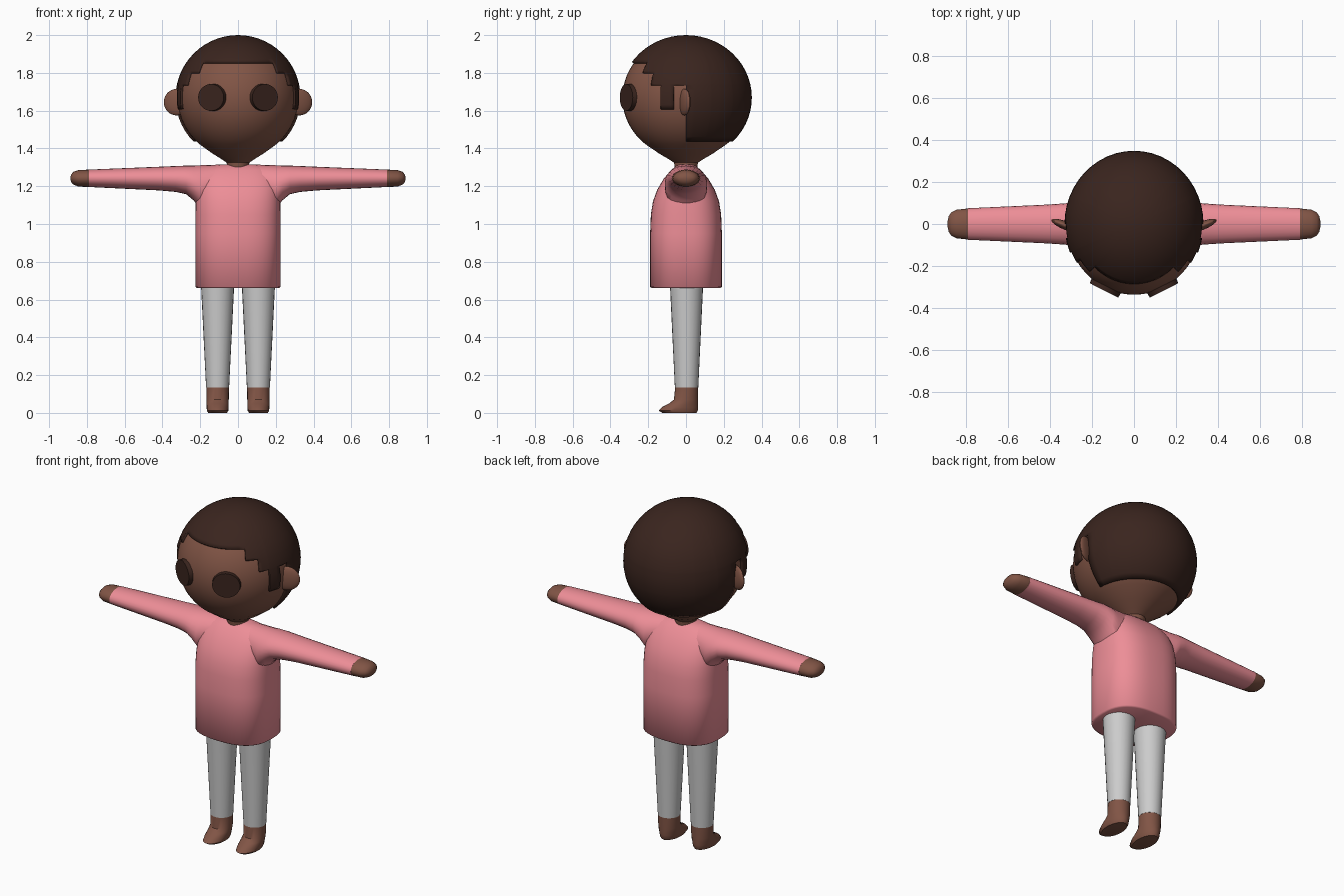
import bpy, bmesh
from math import sin, cos, pi, radians, degrees, atan2
from mathutils import Matrix, Vector

if "Cube" in bpy.data.objects:
    bpy.data.objects.remove(bpy.data.objects["Cube"])


def material(name, rgb):
    m = bpy.data.materials.new(name)
    m.diffuse_color = (*rgb, 1)
    m.use_nodes = True
    m.node_tree.nodes["Principled BSDF"].inputs["Base Color"].default_value = m.diffuse_color
    return m


SKIN = material("skin", (0.22, 0.09, 0.06))
HAIR = material("dark_brown", (0.042, 0.018, 0.013))
PINK = material("pink", (0.85, 0.27, 0.31))


def finish(name, bm, mat=None, angle=40):
    bmesh.ops.recalc_face_normals(bm, faces=bm.faces)
    me = bpy.data.meshes.new(name)
    bm.to_mesh(me)
    bm.free()
    ob = bpy.data.objects.new(name, me)
    bpy.context.collection.objects.link(ob)
    if mat:
        me.materials.append(mat)
    bpy.ops.object.select_all(action='DESELECT')
    ob.select_set(True)
    bpy.context.view_layer.objects.active = ob
    bpy.ops.object.shade_smooth_by_angle(angle=radians(angle))
    return ob


def loft(name, rings, mat=None, axis='z', n=32, power=2.0, angle=40):
    """Rings are (position along axis, centre a, centre b, half a, half b)."""
    bm = bmesh.new()
    loops = []
    for t, ca, cb, ha, hb in rings:
        loop = []
        for i in range(n):
            c, s = cos(2 * pi * i / n), sin(2 * pi * i / n)
            a = ca + ha * abs(c) ** (2 / power) * (1 if c > 0 else -1)
            b = cb + hb * abs(s) ** (2 / power) * (1 if s > 0 else -1)
            loop.append(bm.verts.new((a, b, t) if axis == 'z' else (t, a, b)))
        loops.append(loop)
    for lo, hi in zip(loops, loops[1:]):
        for i in range(n):
            j = (i + 1) % n
            bm.faces.new((lo[i], lo[j], hi[j], hi[i]))
    bm.faces.new(loops[0])
    bm.faces.new(loops[-1])
    return finish(name, bm, mat, angle)


# Head: ball that tapers into the neck
CZ, R, DEEP = 1.669, 0.331, 1.053
profile = [(1.28, 0.055), (1.325, 0.06), (1.345, 0.09), (1.375, 0.138)]
profile += [(CZ + 0.32 * sin(radians(a)), 0.32 * cos(radians(a))) for a in range(-50, 90, 6)]
loft("head", [(z, 0, 0, r, r * DEEP) for z, r in profile], SKIN, n=48)

# Hair: shell cut in steps around the face, (azimuth above, lowest z)
STEPS = [(46, 1.857), (33, 1.80), (23, 1.735), (11, 1.607), (0, 1.735), (-90, 1.437)]


def hairline(p):
    az = degrees(atan2(-p.y, abs(p.x)))
    return next((z for a, z in STEPS if az > a), 1.437)


bm = bmesh.new()
bmesh.ops.create_uvsphere(bm, u_segments=48, v_segments=28, radius=R)
cuts = [((0, 0, z - CZ), (0, 0, 1)) for z in sorted({s[1] for s in STEPS})]
for a, _ in STEPS[:-1]:
    cuts += [((0, 0, 0), (sin(radians(a)), k * cos(radians(a)), 0)) for k in (1, -1)]
for co, no in cuts:
    bmesh.ops.bisect_plane(bm, geom=bm.verts[:] + bm.edges[:] + bm.faces[:],
                           plane_co=co, plane_no=no, dist=1e-5)
low = []
for f in bm.faces:
    c = f.calc_center_median()
    if c.z + CZ < hairline(c):
        low.append(f)
bmesh.ops.delete(bm, geom=low, context='FACES')
bmesh.ops.transform(bm, verts=bm.verts,
                    matrix=Matrix.Translation((0, 0, CZ)) @ Matrix.Diagonal((1, DEEP, 1, 1)))
hair = finish("hair", bm, HAIR)
shell = hair.modifiers.new("thickness", 'SOLIDIFY')
shell.thickness, shell.offset = 0.018, -1

# Sweater body
loft("sweater_body", [(z, 0, 0, hx, hy) for z, hx, hy in [
    (0.66, 0.215, 0.18), (0.667, 0.225, 0.19), (0.95, 0.225, 0.19), (1.05, 0.225, 0.186),
    (1.12, 0.224, 0.175), (1.18, 0.22, 0.153), (1.24, 0.21, 0.118), (1.285, 0.18, 0.08),
    (1.305, 0.14, 0.055), (1.316, 0.08, 0.03)]], PINK, n=48, power=2.6, angle=60)

for s, side in ((1, "left"), (-1, "right")):
    # Sleeve and hand: (x, half depth, bottom z, top z)
    def arm(rows):
        return [(s * x, 0, (lo + hi) / 2, hy, (hi - lo) / 2) for x, hy, lo, hi in rows]
    loft("sleeve_" + side, arm([
        (0.05, 0.08, 1.15, 1.316), (0.2, 0.112, 1.08, 1.311), (0.235, 0.112, 1.125, 1.31),
        (0.275, 0.106, 1.158, 1.309), (0.33, 0.098, 1.17, 1.307), (0.42, 0.092, 1.178, 1.303),
        (0.79, 0.075, 1.196, 1.288)]), PINK, axis='x', n=24)
    loft("hand_" + side, arm([
        (0.77, 0.073, 1.196, 1.287), (0.79, 0.074, 1.196, 1.288), (0.845, 0.068, 1.198, 1.285),
        (0.87, 0.056, 1.208, 1.277), (0.882, 0.038, 1.22, 1.264), (0.887, 0.015, 1.235, 1.25)]),
        SKIN, axis='x', n=24, angle=60)

    # Leg and foot
    loft("leg_" + side, [(0.135, s * 0.108, 0.003, 0.061, 0.062),
                         (0.68, s * 0.108, 0.003, 0.088, 0.088)], n=24)
    loft("foot_" + side, [(z, s * 0.108, (y0 + y1) / 2, hx, (y1 - y0) / 2) for z, hx, y0, y1 in [
        (0.0, 0.05, -0.125, 0.055), (0.012, 0.057, -0.145, 0.062), (0.03, 0.058, -0.128, 0.064),
        (0.05, 0.059, -0.09, 0.064), (0.07, 0.059, -0.064, 0.064), (0.14, 0.06, -0.057, 0.064)]],
        SKIN, n=24)

    # Eye: thick disc lying on the face
    bm = bmesh.new()
    bmesh.ops.create_cone(bm, cap_ends=True, segments=32, radius1=0.08, radius2=0.076, depth=0.05)
    bmesh.ops.transform(bm, verts=bm.verts, matrix=(
        Matrix.Translation((s * 0.132, -0.294, 1.67)) @ Matrix.Rotation(s * radians(27), 4, 'Z')
        @ Matrix.Rotation(radians(90), 4, 'X') @ Matrix.Diagonal((1, 0.93, 1, 1))))
    finish("eye_" + side, bm, HAIR)

    # Ear: flattened ball turned slightly backwards
    bm = bmesh.new()
    bmesh.ops.create_uvsphere(bm, u_segments=24, v_segments=16, radius=1)
    bmesh.ops.transform(bm, verts=bm.verts, matrix=(
        Matrix.Translation((s * 0.325, -0.008, 1.645)) @ Matrix.Rotation(s * radians(22), 4, 'Z')
        @ Matrix.Diagonal((0.073, 0.02, 0.07, 1))))
    finish("ear_" + side, bm, SKIN)
